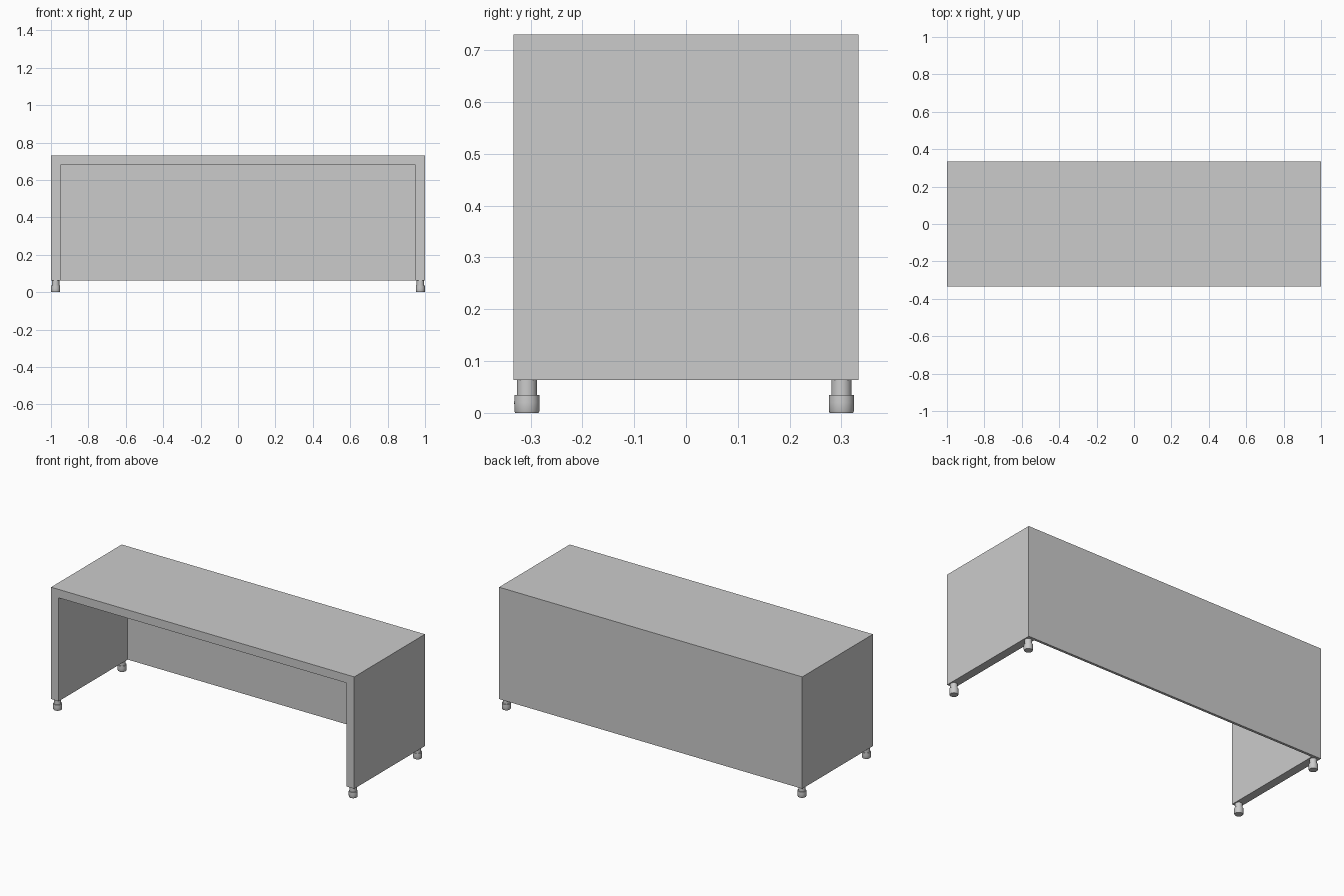
import bpy, bmesh, math

if "Cube" in bpy.data.objects:
    bpy.data.objects.remove(bpy.data.objects["Cube"])


def box(name, lo, hi):
    bm = bmesh.new()
    bmesh.ops.create_cube(bm, size=1)
    for v in bm.verts:
        v.co = [(a + b) / 2 + c * (b - a) for a, b, c in zip(lo, hi, v.co)]
    return link(name, bm)


def link(name, bm):
    mesh = bpy.data.meshes.new(name)
    bm.to_mesh(mesh)
    bm.free()
    obj = bpy.data.objects.new(name, mesh)
    bpy.context.collection.objects.link(obj)
    return obj


def lathe(name, profile, loc):
    bm = bmesh.new()
    verts = [bm.verts.new((r, 0, z)) for r, z in profile]
    edges = [bm.edges.new(p) for p in zip(verts, verts[1:])]
    bmesh.ops.spin(bm, geom=verts + edges, cent=(0, 0, 0), axis=(0, 0, 1),
                   angle=math.tau, steps=32, use_merge=False)
    bmesh.ops.remove_doubles(bm, verts=bm.verts, dist=1e-5)
    bmesh.ops.recalc_face_normals(bm, faces=bm.faces)
    obj = link(name, bm)
    obj.location = loc
    bpy.ops.object.select_all(action='DESELECT')
    obj.select_set(True)
    bpy.context.view_layer.objects.active = obj
    bpy.ops.object.shade_smooth_by_angle(angle=math.radians(30))
    return obj


# Desk shell: top, two thick sides and a thin back, hollowed from one block
shell = box("desk_shell", (-1, -0.333, 0.063), (1, 0.333, 0.73))
cutter = box("knee_space_cutter", (-0.95, -0.5, -0.1), (0.95, 0.318, 0.68))
cut = shell.modifiers.new("knee_space", 'BOOLEAN')
cut.operation = 'DIFFERENCE'
cut.solver = 'EXACT'
cut.object = cutter
bpy.context.view_layer.objects.active = shell
bpy.ops.object.modifier_apply(modifier=cut.name)
bpy.data.objects.remove(cutter)

# Round feet: a wide tapered cup under a narrower stem
foot = [(0, 0), (0.0225, 0), (0.024, 0.003), (0.0245, 0.02), (0.024, 0.035),
        (0.0195, 0.035), (0.0195, 0.063), (0, 0.063)]
for side, x in (("left", -0.975), ("right", 0.975)):
    for end, y in (("front", -0.307), ("back", 0.300)):
        lathe(f"{end}_{side}_foot", foot, (x, y, 0))
